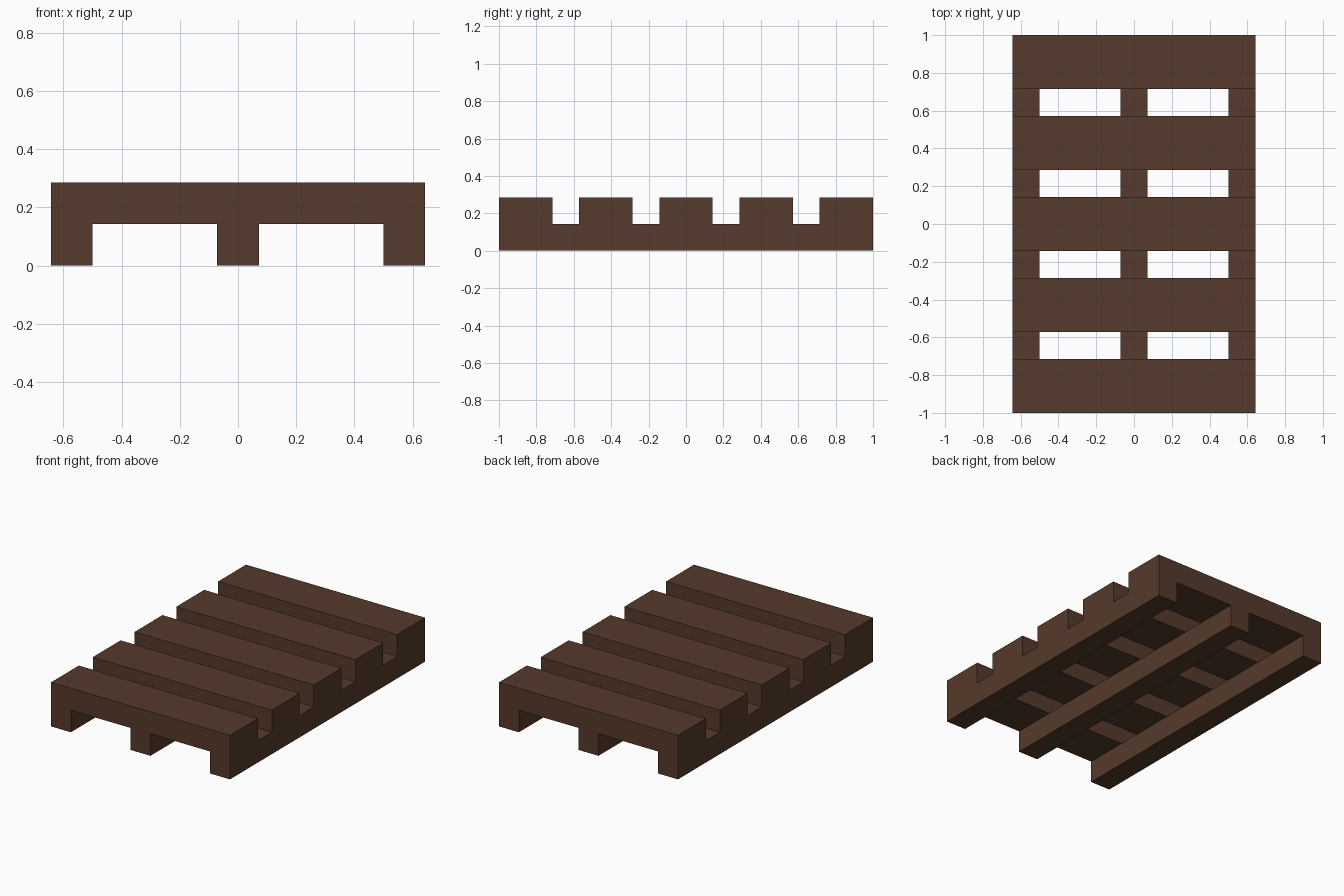
import bpy

cube = bpy.data.objects.get("Cube")
if cube:
    bpy.data.objects.remove(cube, do_unlink=True)

U = 1 / 7                      # board thickness, the module for all sizes
WIDTH, LENGTH = 9 * U, 14 * U

wood = bpy.data.materials.new("dark_brown_wood")
wood.use_nodes = True
colour = (0.093, 0.042, 0.025, 1)
wood.diffuse_color = colour
wood.node_tree.nodes["Principled BSDF"].inputs["Base Color"].default_value = colour


def board(name, size, centre):
    """Add a flat-faced box with its size baked into the mesh."""
    bpy.ops.mesh.primitive_cube_add(size=1, location=centre)
    obj = bpy.context.object
    obj.name = name
    obj.data.name = name
    obj.scale = size
    bpy.ops.object.transform_apply(location=False, rotation=False, scale=True)
    obj.data.materials.append(wood)


# Three runners along the length
for side, name in ((-1, "right_runner"), (0, "middle_runner"), (1, "left_runner")):
    board(name, (U, LENGTH, U), (side * (WIDTH - U) / 2, 0, U / 2))

# Five wide slats across the top, one module apart
for i in range(5):
    board(f"slat_{i + 1}", (WIDTH, 2 * U, U), (0, (i - 2) * 3 * U, 1.5 * U))
